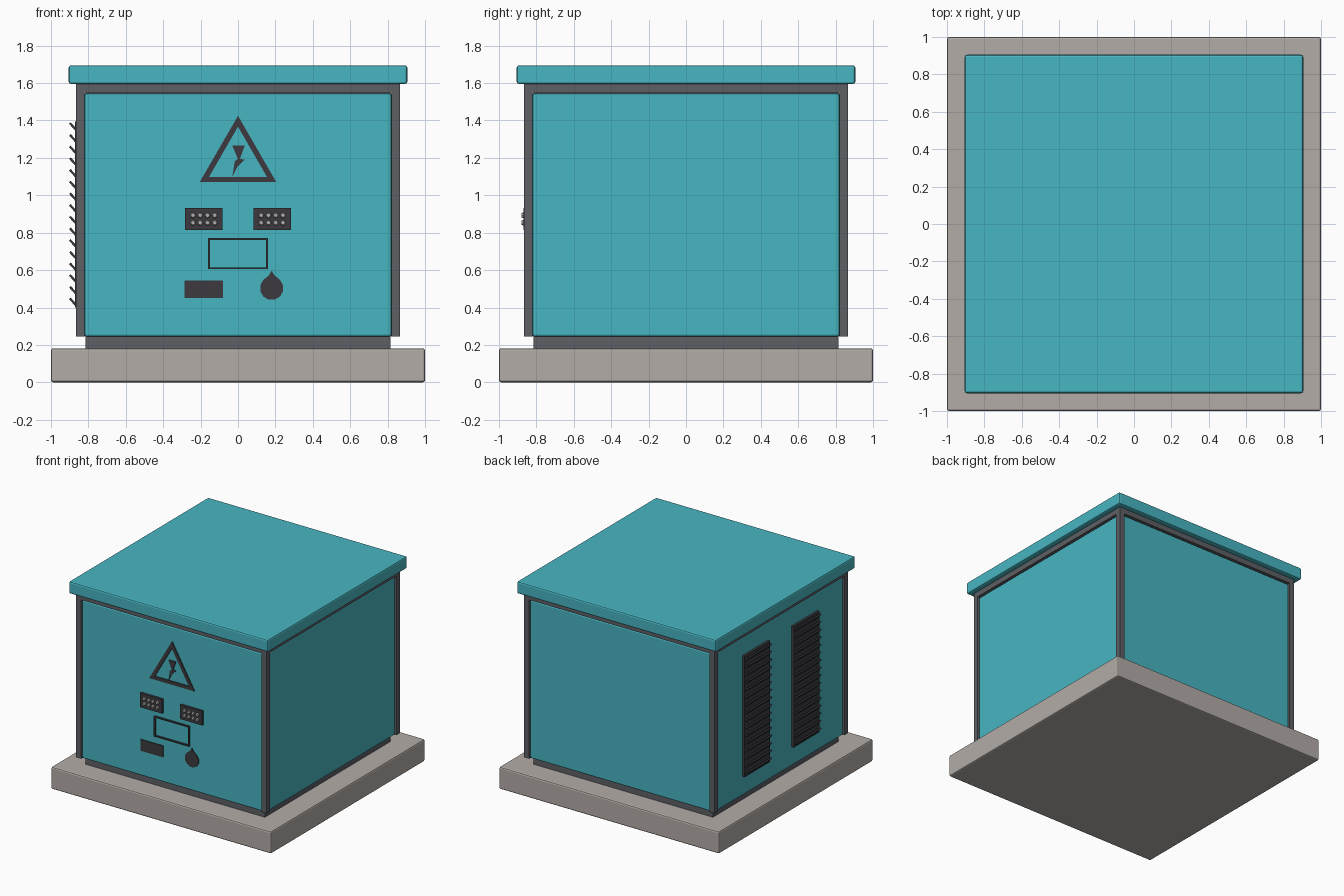
import bpy, bmesh, math
from mathutils import Matrix, Vector

if "Cube" in bpy.data.objects:
    bpy.data.objects.remove(bpy.data.objects["Cube"])


def material(name, rgb):
    m = bpy.data.materials.new(name)
    m.diffuse_color = (*rgb, 1)
    m.use_nodes = True
    m.node_tree.nodes["Principled BSDF"].inputs["Base Color"].default_value = m.diffuse_color
    return m


TEAL = material("teal paint", (0.064, 0.465, 0.54))
FRAME = material("frame grey", (0.11, 0.115, 0.13))
DARK = material("dark grey", (0.045, 0.042, 0.05))
STONE = material("concrete", (0.45, 0.415, 0.39))
LIGHT = material("light grey", (0.45, 0.44, 0.43))


def finish(name, bm, mat, bevel=0, seg=2):
    bmesh.ops.recalc_face_normals(bm, faces=bm.faces[:])
    me = bpy.data.meshes.new(name)
    bm.to_mesh(me)
    bm.free()
    me.materials.append(mat)
    ob = bpy.data.objects.new(name, me)
    bpy.context.collection.objects.link(ob)
    if bevel:
        mod = ob.modifiers.new("edge", 'BEVEL')
        mod.width, mod.segments = bevel, seg
    return ob


def add_box(bm, lo, hi, rot=None):
    lo, hi = Vector(lo), Vector(hi)
    mat = Matrix.Translation((lo + hi) / 2)
    if rot:
        mat = mat @ rot
    bmesh.ops.create_cube(bm, size=1, matrix=mat @ Matrix.Diagonal((*(hi - lo), 1)))


def box(name, lo, hi, mat, bevel=0):
    bm = bmesh.new()
    add_box(bm, lo, hi)
    return finish(name, bm, mat, bevel)


def plate(name, pts, mat, y_back, y_front):
    """Outline in x, z extruded towards the front."""
    bm = bmesh.new()
    face = bm.faces.new([bm.verts.new((x, y_back, z)) for x, z in pts])
    ext = bmesh.ops.extrude_face_region(bm, geom=[face])
    for v in ext["geom"]:
        if isinstance(v, bmesh.types.BMVert):
            v.co.y = y_front
    return finish(name, bm, mat)


def ring(name, outer, inner, mat, y_back, y_front):
    """Flat frame between two outlines with equal point counts."""
    bm = bmesh.new()
    loops = [[bm.verts.new((x, y, z)) for x, z in pts]
             for pts, y in ((outer, y_back), (outer, y_front), (inner, y_front), (inner, y_back))]
    n = len(outer)
    for a in range(4):
        p, q = loops[a], loops[(a + 1) % 4]
        for i in range(n):
            j = (i + 1) % n
            bm.faces.new((p[i], p[j], q[j], q[i]))
    return finish(name, bm, mat)


def rect(x0, z0, x1, z1):
    return [(x0, z0), (x1, z0), (x1, z1), (x0, z1)]


# Slab, inner body and roof
box("base_slab", (-1, -1, 0), (1, 1, 0.182), STONE, 0.012)
box("inner_body", (-0.815, -0.815, 0.18), (0.815, 0.815, 1.596), FRAME)
box("roof", (-0.905, -0.905, 1.595), (0.905, 0.905, 1.695), TEAL, 0.012)

# Corner posts
for i, (sx, sy) in enumerate(((1, 1), (-1, 1), (-1, -1), (1, -1))):
    xs, ys = sorted((sx * 0.82, sx * 0.865)), sorted((sy * 0.82, sy * 0.865))
    box(f"corner_post_{i}", (xs[0], ys[0], 0.245), (xs[1], ys[1], 1.595), FRAME)

# Wall panels and top rails, turned around the centre
for i, side in enumerate(("front", "right", "back", "left")):
    panel = box(side + "_panel", (-0.82, -0.852, 0.245), (0.82, -0.81, 1.545), TEAL, 0.01)
    rail = box(side + "_top_rail", (-0.82, -0.865, 1.55), (0.82, -0.81, 1.595), FRAME)
    for ob in (panel, rail):
        ob.rotation_euler.z = i * math.pi / 2

# Warning triangle with bolt
YB, YF = -0.851, -0.86
ring("warning_triangle", [(-0.205, 1.07), (0.205, 1.07), (0, 1.425)],
     [(-0.155, 1.098), (0.155, 1.098), (0, 1.367)], DARK, YB, YF)
plate("warning_bolt", [(-0.03, 1.265), (0.036, 1.265), (0.01, 1.195), (0.036, 1.19),
                       (-0.005, 1.15), (-0.03, 1.1), (-0.018, 1.18), (-0.001, 1.195)],
      DARK, YB, YF)

# Indicator blocks with small studs
for side, cx in (("left", -0.1825), ("right", 0.1825)):
    box(side + "_indicator_block", (cx - 0.1, -0.87, 0.815), (cx + 0.1, -0.85, 0.932), DARK)
    bm = bmesh.new()
    for k in range(4):
        for cz in (0.853, 0.893):
            mat = Matrix.Translation((cx + (k - 1.5) * 0.039, -0.874, cz)) @ Matrix.Rotation(math.pi / 2, 4, 'X')
            bmesh.ops.create_cone(bm, cap_ends=True, segments=8, radius1=0.016,
                                  radius2=0.011, depth=0.012, matrix=mat)
    finish(side + "_indicator_studs", bm, LIGHT)

# Display outline, label plate and drop-shaped lock cover
ring("display_outline", rect(-0.16, 0.605, 0.16, 0.772), rect(-0.15, 0.615, 0.15, 0.762), DARK, YB, -0.866)
plate("label_plate", rect(-0.285, 0.452, -0.08, 0.545), DARK, YB, YF)
drop = [(0.18 + 0.063 * math.cos(math.radians(a)), 0.503 + 0.063 * math.sin(math.radians(a)))
        for a in range(-225, 46, 30)]
plate("lock_cover", drop + [(0.195, 0.572), (0.18, 0.597), (0.165, 0.572)], DARK, YB, YF)

# Louvred vents on the left wall
for name, cy in (("rear", 0.32), ("front", -0.32)):
    box(name + "_vent_plate", (-0.872, cy - 0.165, 0.4), (-0.85, cy + 0.165, 1.395), DARK)
    bm = bmesh.new()
    tilt = Matrix.Rotation(math.radians(48), 4, 'Y')
    for k in range(16):
        z = 0.43 + k * 0.0625
        add_box(bm, (-0.907, cy - 0.15, z - 0.006), (-0.857, cy + 0.15, z + 0.006), tilt)
    finish(name + "_vent_slats", bm, DARK)
